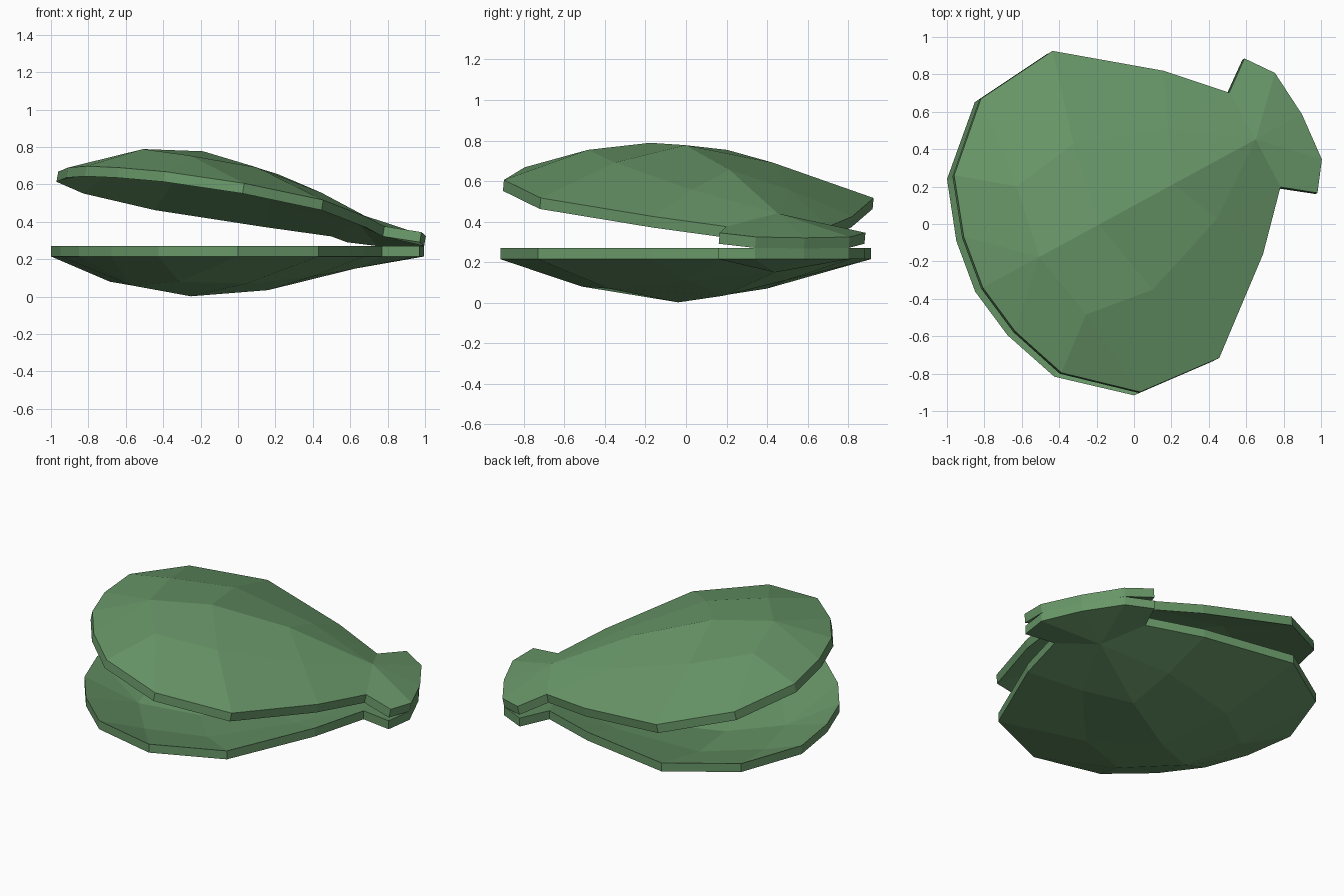
import bpy, bmesh, math
from mathutils import Matrix

if "Cube" in bpy.data.objects:
    bpy.data.objects.remove(bpy.data.objects["Cube"])

THICK = 0.055   # wall thickness of each valve
SEAM = 0.27     # height of the plane where the valves meet
PIVOT = 1.04    # hinge position along the shell axis

# Half of one valve: (along axis, half width, depth of outer surface)
POINTS = {
    "r0": (-0.919, 0, THICK), "r1": (-0.878, 0.287, THICK), "r2": (-0.764, 0.601, THICK),
    "r3": (-0.437, 0.892, THICK), "r4": (0.03, 0.934, THICK), "r5": (0.509, 0.558, THICK),
    "r6": (0.767, 0.287, THICK), "r7": (0.929, 0.409, THICK), "r8": (1.037, 0.263, THICK),
    "r9": (1.059, 0, THICK),
    "m0": (-0.52, 0.39, 0.19), "m1": (-0.14, 0.443, 0.20), "m2": (0.36, 0.275, 0.16),
    "c0": (-0.60, 0, 0.21), "c1": (-0.24, 0, 0.268), "c2": (0.23, 0, 0.235), "c3": (0.76, 0, 0.12),
}
FACES = ["r0 r1 c0", "r1 r2 m0 c0", "r2 r3 m0", "r3 r4 m1 m0", "r4 r5 m2 m1", "r5 r6 m2",
         "m2 r6 c3", "c0 m0 m1 c1", "c1 m1 m2 c2", "c2 m2 c3", "r6 r7 r8 c3", "r8 r9 c3"]

green = bpy.data.materials.new("shell_green")
green.diffuse_color = (0.14, 0.31, 0.14, 1)
green.use_nodes = True
green.node_tree.nodes["Principled BSDF"].inputs["Base Color"].default_value = green.diffuse_color

# Shell axis is turned 28.5 degrees in plan and shifted sideways to centre it
place = (Matrix.Rotation(math.radians(28.5), 4, 'Z')
         @ Matrix.Translation((0, 0.087, SEAM)))


def valve(name, up, tilt):
    bm = bmesh.new()
    verts = {}

    def vert(key, side):
        x, y, h = POINTS[key]
        k = (key, side if y else 0)
        if k not in verts:
            verts[k] = bm.verts.new((x, side * y, up * h))
        return verts[k]

    # Outer skin, mirrored across the axis
    for side in (1, -1):
        for f in FACES:
            loop = [vert(k, side) for k in f.split()]
            bm.faces.new(loop if side * up < 0 else loop[::-1])

    # Inner skin and rim
    skin = bm.faces[:]
    ext = bmesh.ops.extrude_face_region(bm, geom=skin, use_keep_orig=True)
    moved = [g for g in ext["geom"] if isinstance(g, bmesh.types.BMVert)]
    bmesh.ops.translate(bm, verts=moved, vec=(0, 0, -up * THICK))
    bmesh.ops.recalc_face_normals(bm, faces=bm.faces[:])

    # Open the valve about the hinge
    hinge = (Matrix.Translation((PIVOT, 0, 0))
             @ Matrix.Rotation(math.radians(tilt), 4, 'Y')
             @ Matrix.Translation((-PIVOT, 0, 0)))
    bm.transform(place @ hinge)

    mesh = bpy.data.meshes.new(name)
    bm.to_mesh(mesh)
    bm.free()
    mesh.materials.append(green)
    bpy.context.collection.objects.link(bpy.data.objects.new(name, mesh))


valve("lower_shell", -1, 0)
valve("upper_shell", 1, 11)
